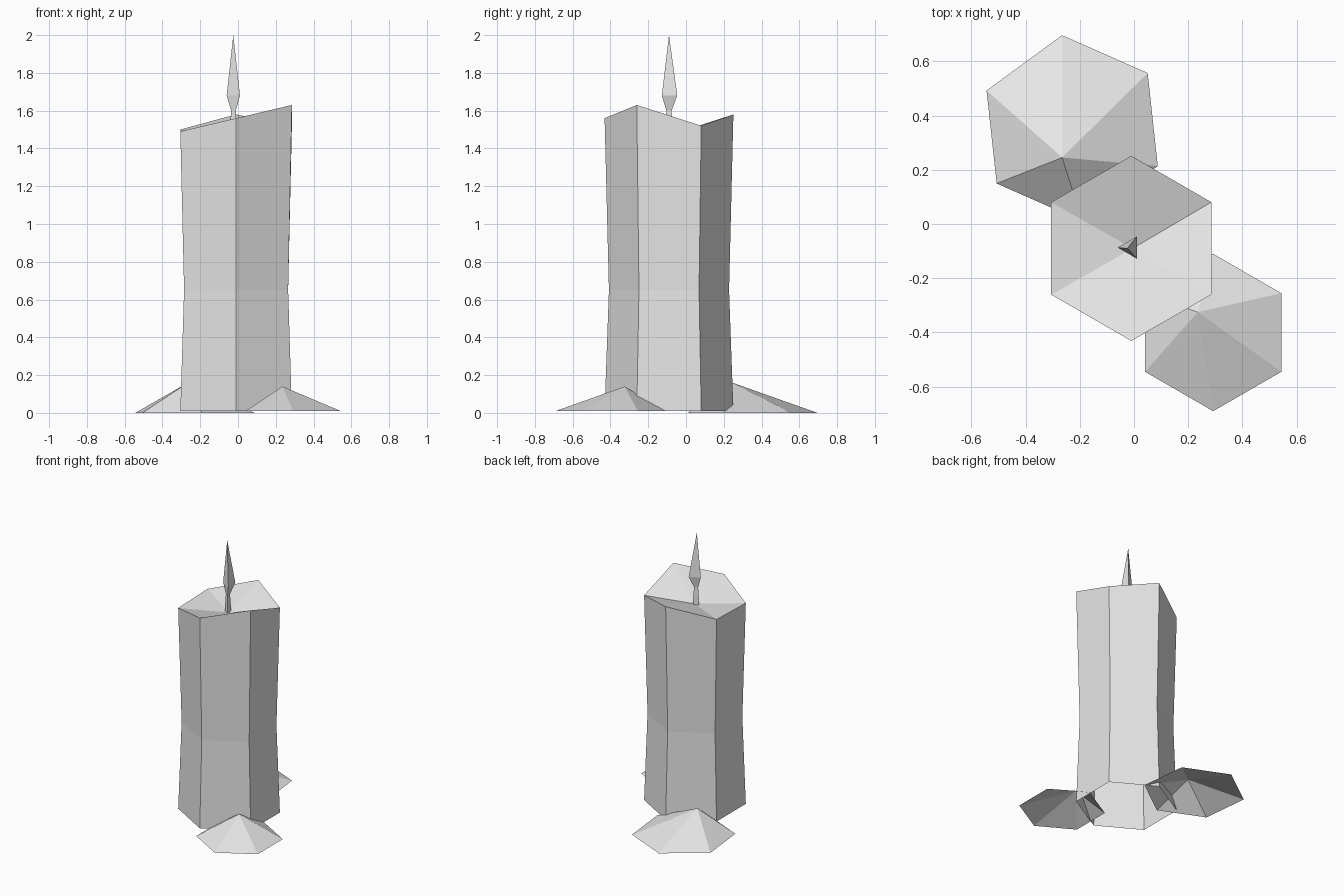
import bpy
import math

cube = bpy.data.objects.get("Cube")
if cube:
    bpy.data.objects.remove(cube, do_unlink=True)

grey = bpy.data.materials.new("light_grey")
grey.use_nodes = True
colour = (0.8, 0.8, 0.8, 1)
grey.diffuse_color = colour
grey.node_tree.nodes["Principled BSDF"].inputs["Base Color"].default_value = colour


def ring(centre, radius, z, sides, turn):
    """Regular polygon of points, counter-clockwise from above."""
    angles = [math.radians(turn) + math.tau * i / sides for i in range(sides)]
    return [(centre[0] + radius * math.cos(a), centre[1] + radius * math.sin(a), z)
            for a in angles]


def loft(name, rings, apex):
    """Skin the rings upward and close the top with a fan; the bottom stays open."""
    n = len(rings[0])
    verts = [p for r in rings for p in r] + [apex]
    faces = []
    for level in range(len(rings) - 1):
        for i in range(n):
            a, b = level * n + i, level * n + (i + 1) % n
            faces.append((a, b, b + n, a + n))
    last = (len(rings) - 1) * n
    faces += [(last + i, last + (i + 1) % n, len(verts) - 1) for i in range(n)]
    mesh = bpy.data.meshes.new(name)
    mesh.from_pydata(verts, [], faces)
    mesh.materials.append(grey)
    obj = bpy.data.objects.new(name, mesh)
    bpy.context.collection.objects.link(obj)
    return obj


# Candle: waisted hexagonal column with an uneven, dished top
axis = (-0.01, -0.09)
rim_heights = [1.52, 1.58, 1.50, 1.49, 1.56, 1.63]
rim = [(x, y, z) for (x, y, _), z in zip(ring(axis, 0.341, 0, 6, 30), rim_heights)]
loft("candle_body",
     [ring(axis, 0.341, 0.01, 6, 30), ring(axis, 0.318, 0.65, 6, 30), rim],
     (-0.005, -0.09, 1.47))

# Wick and flame: three-sided spindle
flame_axis = (-0.013, -0.087)
loft("wick_and_flame",
     [ring((-0.02, -0.09), 0.026, 1.46, 3, 180),
      ring((-0.02, -0.09), 0.016, 1.60, 3, 180),
      ring(flame_axis, 0.047, 1.68, 3, 180)],
     (-0.025, -0.09, 2.0))

# Wax pools: low open hexagonal cones with off-centre peaks
loft("back_wax_pool", [ring((-0.228, 0.353), 0.345, 0, 6, 36.2)], (-0.265, 0.245, 0.16))
loft("front_wax_pool", [ring((0.292, -0.4), 0.29, 0.01, 6, 30)], (0.235, -0.325, 0.14))
